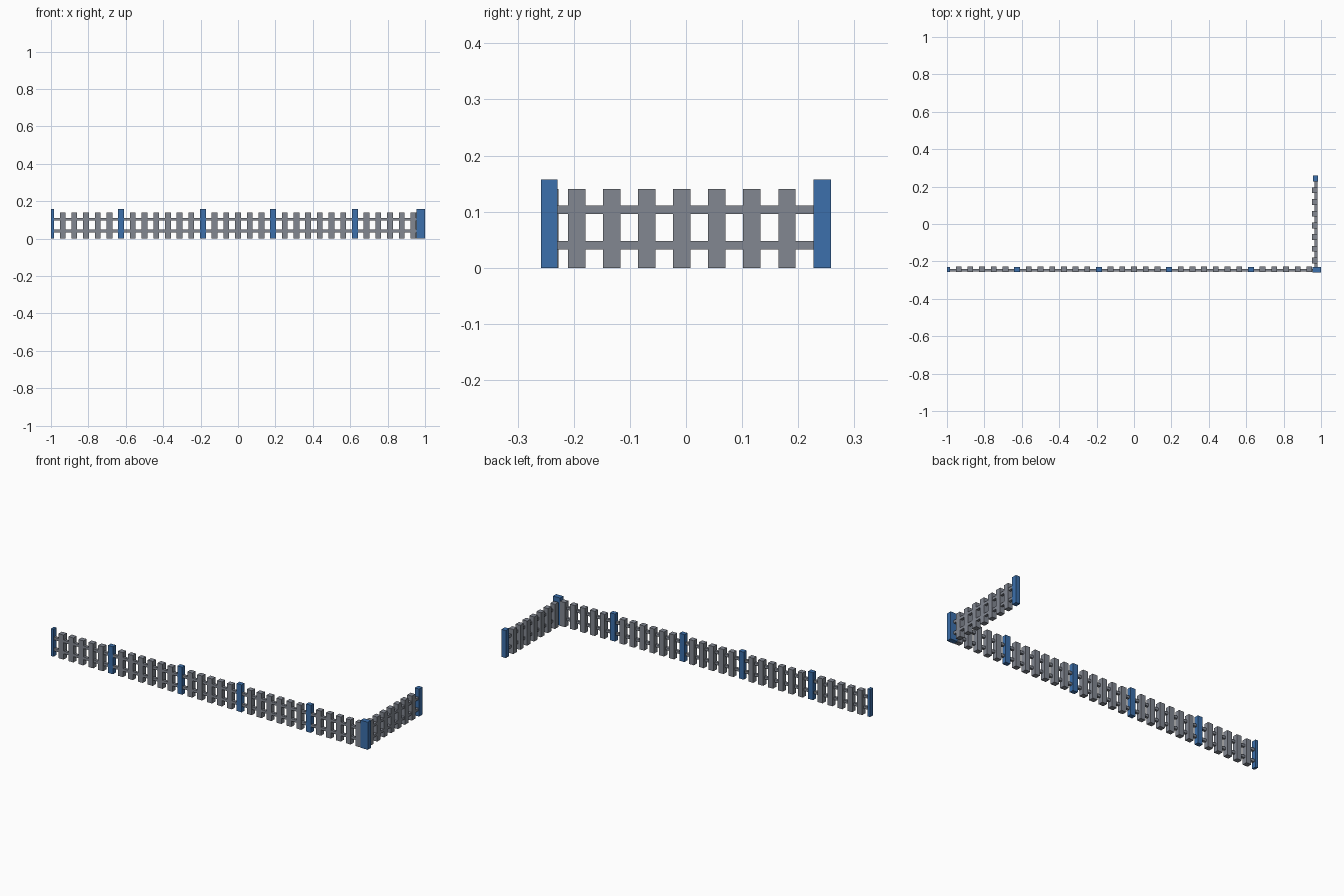
import bpy
import bmesh

if "Cube" in bpy.data.objects:
    bpy.data.objects.remove(bpy.data.objects["Cube"], do_unlink=True)


def material(name, rgb):
    m = bpy.data.materials.new(name)
    m.use_nodes = True
    m.diffuse_color = (*rgb, 1)
    m.node_tree.nodes["Principled BSDF"].inputs["Base Color"].default_value = (*rgb, 1)
    return m


GREY = material("slate grey", (0.223, 0.242, 0.283))
BLUE = material("post blue", (0.045, 0.162, 0.413))


def box(name, x, y, z, mat):
    """Box between the (low, high) limits on each axis."""
    bm = bmesh.new()
    bmesh.ops.create_cube(bm, size=1)
    for v in bm.verts:
        v.co = [lim[0] if c < 0 else lim[1] for c, lim in zip(v.co, (x, y, z))]
    mesh = bpy.data.meshes.new(name)
    bm.to_mesh(mesh)
    bm.free()
    mesh.materials.append(mat)
    ob = bpy.data.objects.new(name, mesh)
    bpy.context.collection.objects.link(ob)
    return ob


STEP = 0.0625           # spacing of pickets and posts
HALF = 0.0155           # half width of a picket or post
POST_Z = (0, 0.157)
PICKET_Z = (0, 0.14)
RAILS = {"lower": (0.033, 0.048), "upper": (0.096, 0.111)}

# Long front run: a post or picket at every step, half post at the left end
for i in range(32):
    c = -1 + STEP * i
    x = (max(c - HALF, -1), c + HALF)
    if i in (0, 6, 13, 19, 26):
        box(f"front_post_{i}", x, (-0.257, -0.231), POST_Z, BLUE)
    else:
        box(f"front_picket_{i}", x, (-0.256, -0.227), PICKET_Z, GREY)

# Corner post joins the two runs
box("corner_post", (0.955, 1.0), (-0.258, -0.229), POST_Z, BLUE)

# Short side run from the far end post towards the corner
for j in range(8):
    c = 0.2425 - STEP * j
    y = (c - HALF, c + HALF)
    if j == 0:
        box("side_end_post", (0.957, 0.984), y, POST_Z, BLUE)
    else:
        box(f"side_picket_{j}", (0.953, 0.982), y, PICKET_Z, GREY)

# Horizontal rails of both runs
for level, z in RAILS.items():
    box(f"front_rail_{level}", (-0.99, 0.97), (-0.255, -0.240), z, GREY)
    box(f"side_rail_{level}", (0.966, 0.981), (-0.24, 0.24), z, GREY)
